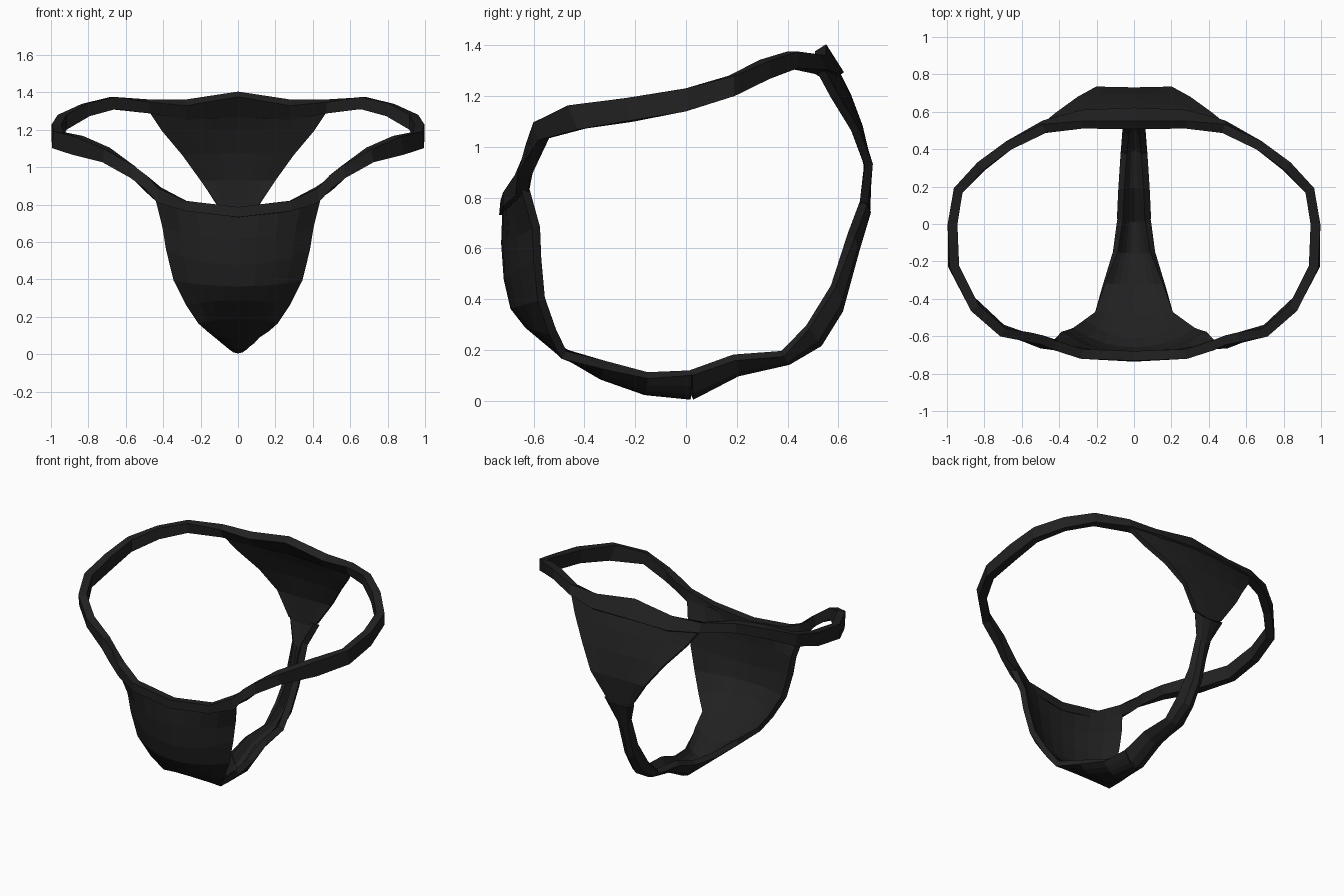
import bpy
from mathutils import Vector

if "Cube" in bpy.data.objects:
    bpy.data.objects.remove(bpy.data.objects["Cube"])

fabric = bpy.data.materials.new("black fabric")
fabric.diffuse_color = (0.015, 0.015, 0.015, 1)
fabric.use_nodes = True
fabric.node_tree.nodes["Principled BSDF"].inputs["Base Color"].default_value = fabric.diffuse_color


def make_object(name, verts, faces):
    mesh = bpy.data.meshes.new(name)
    mesh.from_pydata(verts, [], faces)
    mesh.materials.append(fabric)
    obj = bpy.data.objects.new(name, mesh)
    bpy.context.collection.objects.link(obj)
    return obj


def mirror_x(p):
    return Vector((-p.x, p.y, p.z))


# Waistband: top edge and bottom edge stations, front centre to back centre
stations = [
    ((0, -.705, .785), (0, -.71, .73)),
    ((.28, -.695, .82), (.28, -.695, .765)),
    ((.42, -.65, .89), (.42, -.645, .81)),
    ((.49, -.62, .95), (.50, -.64, .88)),
    ((.56, -.605, 1.01), (.57, -.61, .94)),
    ((.70, -.58, 1.10), (.71, -.56, 1.03)),
    ((.85, -.45, 1.165), (.87, -.41, 1.07)),
    ((.96, -.23, 1.19), (.97, -.22, 1.10)),
    ((.97, 0, 1.23), (.97, 0, 1.14)),
    ((.94, .18, 1.28), (.94, .18, 1.20)),
    ((.82, .31, 1.34), (.81, .31, 1.27)),
    ((.67, .42, 1.375), (.67, .42, 1.31)),
    ((.48, .51, 1.355), (.48, .53, 1.295)),
    ((.28, .53, 1.345), (.28, .59, 1.27)),
    ((0, .53, 1.39), (0, .60, 1.28)),
]
ring = [(Vector(t), Vector(b)) for t, b in stations]
ring += [(mirror_x(t), mirror_x(b)) for t, b in ring[-2:0:-1]]

n = len(ring)
half_thick = 0.026
verts, faces = [], []
for i, (top, bottom) in enumerate(ring):
    before, after = ring[i - 1], ring[(i + 1) % n]
    along = (after[0] + after[1]) - (before[0] + before[1])
    out = along.cross(top - bottom).normalized() * half_thick
    verts += [top + out, top - out, bottom - out, bottom + out]
    for k in range(4):
        a, b = i * 4 + k, i * 4 + (k + 1) % 4
        c, d = (i + 1) % n * 4 + (k + 1) % 4, (i + 1) % n * 4 + k
        faces.append((a, d, c, b))
make_object("waistband", verts, faces)


def curved_panel(name, rows, columns, thickness):
    """Loft rows of (edge x, y, z, centre y, z) into a thick curved sheet."""
    verts, faces = [], []
    for ex, ey, ez, cy, cz in rows:
        for k in range(columns):
            t = 2 * k / (columns - 1) - 1
            f = abs(t) ** 2.2
            verts.append((ex * t, cy + (ey - cy) * f, cz + (ez - cz) * f))
    for r in range(len(rows) - 1):
        for k in range(columns - 1):
            a = r * columns + k
            faces.append((a, a + columns, a + columns + 1, a + 1))
    obj = make_object(name, verts, faces)
    solid = obj.modifiers.new("cloth thickness", "SOLIDIFY")
    solid.thickness = thickness
    solid.offset = 0
    return obj


# Front pouch, from the front hem down to the crotch
front = [
    (.44, -.64, .86, -.705, .76),
    (.395, -.59, .68, -.71, .62),
    (.375, -.585, .56, -.70, .48),
    (.335, -.57, .40, -.675, .37),
    (.27, -.525, .27, -.62, .30),
    (.21, -.48, .18, -.50, .20),
    (.16, -.32, .14, -.33, .10),
    (.10, -.15, .10, -.16, .04),
    (.075, .02, .11, .02, .022),
]
curved_panel("front_pouch", front, 9, .036)

# Narrow strap running underneath and up the back
strap = [
    (.075, .02, .11, .02, .022),
    (.068, .19, .17, .20, .115),
    (.055, .38, .185, .40, .16),
    (.045, .48, .29, .52, .23),
    (.037, .58, .45, .60, .36),
    (.045, .65, .65, .665, .60),
    (.10, .70, .78, .71, .75),
]
curved_panel("under_strap", strap, 5, .04)

# Back triangle spreading up to the waistband
back = [
    (.10, .70, .78, .71, .75),
    (.20, .72, .93, .715, .93),
    (.30, .665, 1.07, .68, 1.08),
    (.41, .585, 1.2, .635, 1.2),
    (.49, .52, 1.32, .585, 1.30),
]
curved_panel("back_panel", back, 7, .032)
